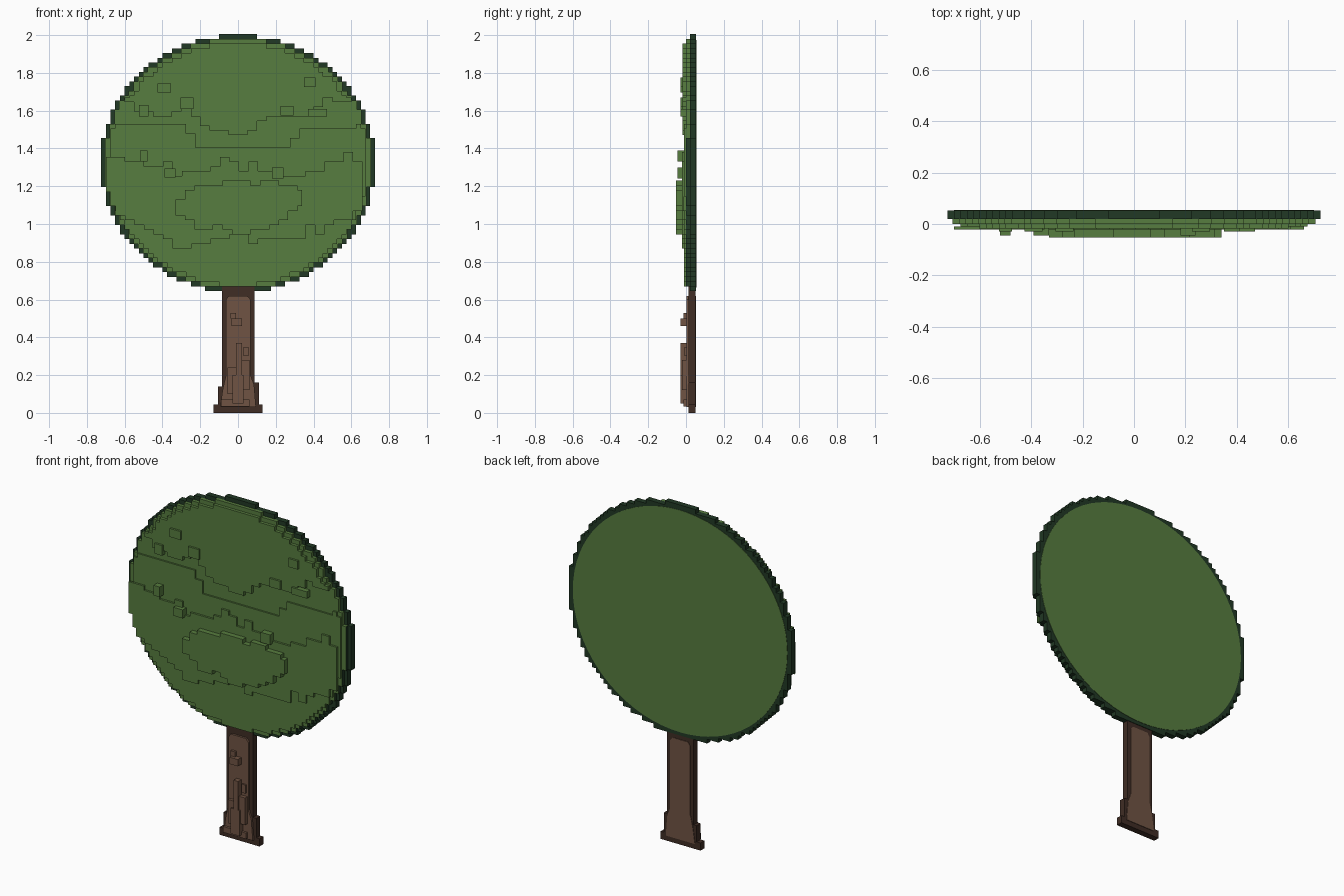
import bpy, bmesh, math, random

random.seed(4)
if "Cube" in bpy.data.objects:
    bpy.data.objects.remove(bpy.data.objects["Cube"])


def material(name, rgb):
    m = bpy.data.materials.new(name)
    m.use_nodes = True
    m.diffuse_color = (*rgb, 1)
    m.node_tree.nodes["Principled BSDF"].inputs["Base Color"].default_value = (*rgb, 1)
    return m


LEAF = material("leaf green", (0.095, 0.205, 0.05))
DARK_LEAF = material("dark leaf edge", (0.015, 0.04, 0.018))
BARK = material("bark brown", (0.16, 0.087, 0.056))
DARK_BARK = material("dark bark edge", (0.05, 0.026, 0.018))

STEP = 0.025
CX, CZ, RX, RZ = 0, 1.32, 0.725, 0.68
BACK = 0.053


def prism(name, outline, front, back, mats, rule=None):
    """Extrude an x-z outline from front to back; rule picks a material slot."""
    bm = bmesh.new()
    face = bm.faces.new([bm.verts.new((x, front, z)) for x, z in outline])
    ext = bmesh.ops.extrude_face_region(bm, geom=[face], use_keep_orig=True)
    for v in ext["geom"]:
        if isinstance(v, bmesh.types.BMVert):
            v.co.y = back
    bmesh.ops.recalc_face_normals(bm, faces=bm.faces)
    if rule:
        for f in bm.faces:
            f.material_index = rule(f)
    bmesh.ops.triangulate(bm, faces=[f for f in bm.faces if len(f.verts) > 4])
    mesh = bpy.data.meshes.new(name)
    bm.to_mesh(mesh)
    bm.free()
    for m in mats:
        mesh.materials.append(m)
    obj = bpy.data.objects.new(name, mesh)
    bpy.context.collection.objects.link(obj)
    return obj


def box(name, x0, x1, z0, z1, front, back, mat):
    return prism(name, [(x0, z0), (x1, z0), (x1, z1), (x0, z1)], front, back, [mat])


def snap(v):
    return round(v / STEP) * STEP


def half_height(x, inset=0.0):
    t = abs(x - CX) / (RX - inset)
    return (RZ - inset) * math.sqrt(max(0.0, 1 - t * t))


def line(points, jitter=0.0):
    """Height along a polyline, roughened so that it turns into stairs."""
    def at(x):
        x = min(max(x, points[0][0]), points[-1][0])
        for (xa, za), (xb, zb) in zip(points, points[1:]):
            if x <= xb:
                return za + (zb - za) * (x - xa) / (xb - xa) + random.uniform(-jitter, jitter)
    return at


def stepped(x0, x1, low, high, inset):
    """Staircase outline between two heights, clipped to the round crown."""
    n = round((x1 - x0) / STEP)
    bottom, top, held = [], [], None
    for i in range(n):
        a, b = x0 + (x1 - x0) * i / n, x0 + (x1 - x0) * (i + 1) / n
        mid = (a + b) / 2
        h = half_height(mid, inset)
        if i % 2 == 0 or held is None:
            held = (low(mid), high(mid))
        lo = snap(max(CZ - h, held[0]) - 0.02) + 0.02
        hi = snap(min(CZ + h, held[1]) - 0.005) + 0.005
        hi = max(hi, lo + STEP)
        bottom += [(a, lo), (b, lo)]
        top += [(a, hi), (b, hi)]
    pts = bottom + top[::-1]
    return [p for i, p in enumerate(pts) if p != pts[i - 1]]


def under(x):
    return 0.0


def over(x):
    return 3.0


# Crown: dark backing disc, green-faced front disc, green back panel
prism("crown_backing", stepped(-RX, RX, under, over, 0), 0.02, BACK, [DARK_LEAF])
prism("crown_front", stepped(-0.705, 0.705, under, over, 0.018), 0.0, 0.02,
      [LEAF, DARK_LEAF],
      lambda f: 0 if f.normal.y < -0.5 or f.calc_center_median().z > 1.43 else 1)
ring = [math.tau * i / 72 for i in range(72)]
prism("crown_back_panel",
      [(0.70 * math.cos(a), CZ + 0.655 * math.sin(a)) for a in ring],
      BACK - 0.003, BACK + 0.002, [LEAF])

# Foliage terraces on the front, from top to bottom
upper_low = line([(-0.6, 1.66), (-0.45, 1.58), (-0.3, 1.62), (-0.2, 1.52),
                  (0, 1.47), (0.1, 1.56), (0.3, 1.55), (0.45, 1.66), (0.62, 1.62)], 0.025)
prism("upper_foliage", stepped(-0.6, 0.6, upper_low, over, 0.04), -0.018, 0.0, [LEAF])
ledge = line([(-0.63, 1.53), (-0.3, 1.53), (-0.22, 1.4), (0.25, 1.4), (0.33, 1.5), (0.65, 1.52)])
prism("middle_foliage", stepped(-0.675, 0.675, under, ledge, 0.035), -0.01, 0.0, [LEAF])
mid_high = line([(-0.7, 1.35), (-0.45, 1.32), (-0.3, 1.27), (-0.1, 1.33),
                 (0.15, 1.29), (0.3, 1.25), (0.5, 1.34), (0.7, 1.35)], 0.025)
mid_low = line([(-0.7, 1.1), (-0.5, 0.98), (-0.3, 0.87), (-0.15, 0.92),
                (0.2, 0.9), (0.4, 0.97), (0.7, 1.1)], 0.025)
prism("lower_foliage", stepped(-0.7, 0.66, mid_low, mid_high, 0.02), -0.022, -0.01, [LEAF])
bulge_high = line([(-0.33, 1.14), (-0.2, 1.22), (0, 1.23), (0.2, 1.22), (0.34, 1.18)], 0.01)
bulge_low = line([(-0.33, 1.06), (-0.2, 0.98), (0, 0.95), (0.2, 1.0), (0.34, 1.12)], 0.015)
prism("foliage_bulge", stepped(-0.33, 0.34, bulge_low, bulge_high, 0.1), -0.053, -0.022, [LEAF])

# Small leaf clumps: x, z, width, height
clumps = [(-0.5, 1.6, 0.05, 0.06), (-0.39, 1.72, 0.07, 0.05), (-0.27, 1.64, 0.07, 0.06),
          (0.26, 1.6, 0.07, 0.05), (0.42, 1.59, 0.1, 0.04), (0.38, 1.75, 0.06, 0.05),
          (-0.36, 1.27, 0.06, 0.05), (0.21, 1.27, 0.06, 0.06), (-0.5, 1.36, 0.04, 0.06)]
for i, (x, z, w, h) in enumerate(clumps):
    front = -0.03 if z > 1.4 else -0.045
    box(f"leaf_clump_{i + 1}", x - w / 2, x + w / 2, z - h / 2, z + h / 2, front, 0, LEAF)

# Trunk: dark flared body, lighter front and back panels
body = [(-0.13, 0), (0.13, 0), (0.13, 0.045), (0.11, 0.045), (0.11, 0.16), (0.088, 0.16),
        (0.088, 0.68), (-0.085, 0.68), (-0.085, 0.14), (-0.105, 0.14), (-0.105, 0.045), (-0.13, 0.045)]
prism("trunk", body, 0.014, BACK - 0.003, [DARK_BARK])
panel = [(-0.095, 0.03), (0.095, 0.03), (0.085, 0.15), (0.066, 0.2), (0.066, 0.6),
         (0.05, 0.62), (-0.05, 0.62), (-0.063, 0.6), (-0.063, 0.2), (-0.08, 0.13)]
prism("trunk_front_panel", panel, 0.002, 0.014, [BARK])
prism("trunk_back_panel", panel, BACK - 0.004, BACK, [BARK])

# Raised bark pieces: x0, x1, z0, z1, front
bark = [(-0.035, 0.02, 0.46, 0.5, -0.03), (-0.04, -0.01, 0.5, 0.53, -0.012),
        (-0.01, 0.02, 0.2, 0.37, -0.028), (0.02, 0.06, 0.12, 0.28, -0.02),
        (-0.055, -0.01, 0.1, 0.24, -0.016), (-0.03, 0.03, 0.05, 0.2, -0.028),
        (-0.09, 0.06, 0.035, 0.07, -0.012), (0.03, 0.055, 0.3, 0.35, -0.008)]
for i, (x0, x1, z0, z1, front) in enumerate(bark):
    box(f"bark_piece_{i + 1}", x0, x1, z0, z1, front, 0.004, BARK)
